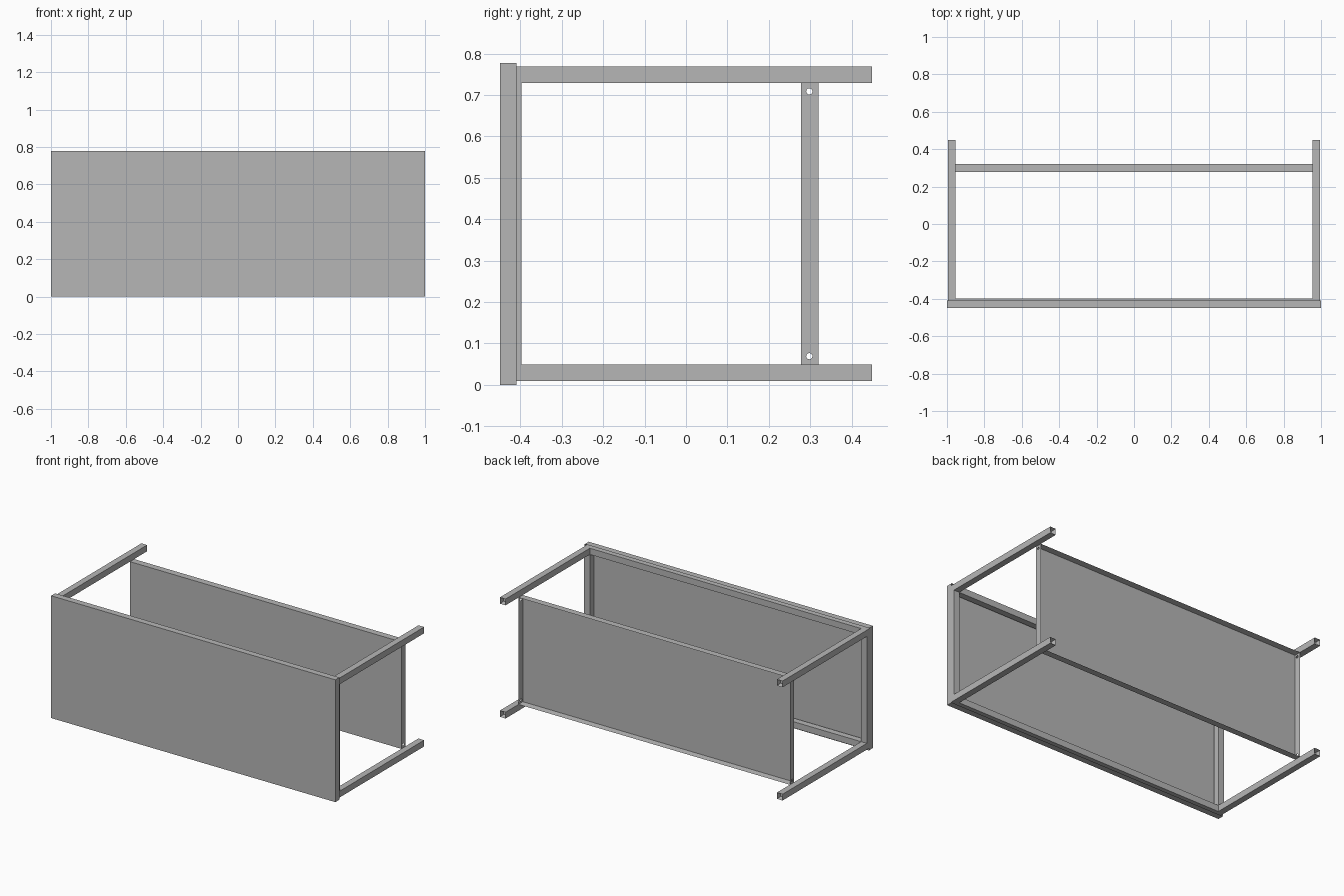
import bpy, bmesh, math
from mathutils import Matrix

if "Cube" in bpy.data.objects:
    bpy.data.objects.remove(bpy.data.objects["Cube"])

steel = bpy.data.materials.new("grey steel")
steel.diffuse_color = (0.47, 0.47, 0.47, 1)
steel.use_nodes = True
steel.node_tree.nodes["Principled BSDF"].inputs["Base Color"].default_value = steel.diffuse_color

H = 0.778          # overall height
MID = H / 2


def finish(name, bm):
    bmesh.ops.recalc_face_normals(bm, faces=bm.faces)
    me = bpy.data.meshes.new(name)
    bm.to_mesh(me)
    bm.free()
    me.materials.append(steel)
    ob = bpy.data.objects.new(name, me)
    bpy.context.collection.objects.link(ob)
    return ob


def box_bm(x0, x1, y0, y1, z0, z1):
    bm = bmesh.new()
    m = Matrix.Translation(((x0 + x1) / 2, (y0 + y1) / 2, (z0 + z1) / 2))
    m = m @ Matrix.Diagonal((x1 - x0, y1 - y0, z1 - z0, 1))
    bmesh.ops.create_cube(bm, size=1, matrix=m)
    return bm


def hollow_box(name, x0, x1, y0, y1, z0, z1, wall, depth):
    """Box with its +y face inset by the wall and pushed in by the depth."""
    bm = box_bm(x0, x1, y0, y1, z0, z1)
    bm.normal_update()
    back = [f for f in bm.faces if f.normal.y > 0.9]
    bmesh.ops.inset_region(bm, faces=back, thickness=wall, use_even_offset=True)
    bmesh.ops.translate(bm, verts=back[0].verts, vec=(0, -depth, 0))
    return finish(name, bm)


# Table top: folded tray facing the front
hollow_box("table_top", -1, 1, -0.45, -0.41, 0, H, 0.004, 0.035)

# Four square tube legs with open ends
for sx, side in ((-1, "left"), (1, "right")):
    for sz, level in ((-1, "lower"), (1, "upper")):
        x0, x1 = sorted((sx * 0.955, sx * 0.995))
        z0, z1 = sorted((MID + sz * 0.34, MID + sz * 0.38))
        hollow_box(f"{side}_{level}_leg", x0, x1, -0.445, 0.45, z0, z1, 0.006, 0.03)

# Frame rails between the legs, set inside the top
for sz, level in ((-1, "lower"), (1, "upper")):
    z0, z1 = sorted((MID + sz * 0.34, MID + sz * 0.38))
    finish(f"{level}_long_rail", box_bm(-0.955, 0.955, -0.437, -0.397, z0, z1))
for sx, side in ((-1, "left"), (1, "right")):
    x0, x1 = sorted((sx * 0.955, sx * 0.995))
    finish(f"{side}_short_rail", box_bm(x0, x1, -0.437, -0.397, MID - 0.34, MID + 0.34))

# Shelf: folded tray, open to the back
shelf = hollow_box("shelf", -0.955, 0.955, 0.278, 0.32, MID - 0.34, MID + 0.34, 0.004, 0.038)

# Bolt holes through both ends of the shelf
for i, z in enumerate((MID - 0.32, MID + 0.32)):
    bm = bmesh.new()
    m = Matrix.Translation((0, 0.298, z)) @ Matrix.Rotation(math.pi / 2, 4, 'Y')
    bmesh.ops.create_cone(bm, cap_ends=True, segments=20, radius1=0.0075,
                          radius2=0.0075, depth=2.2, matrix=m)
    cutter = finish(f"hole_cutter_{i}", bm)
    cutter.hide_render = True
    cutter.hide_viewport = True
    mod = shelf.modifiers.new(f"bolt_hole_{i}", 'BOOLEAN')
    mod.operation = 'DIFFERENCE'
    mod.solver = 'EXACT'
    mod.object = cutter
